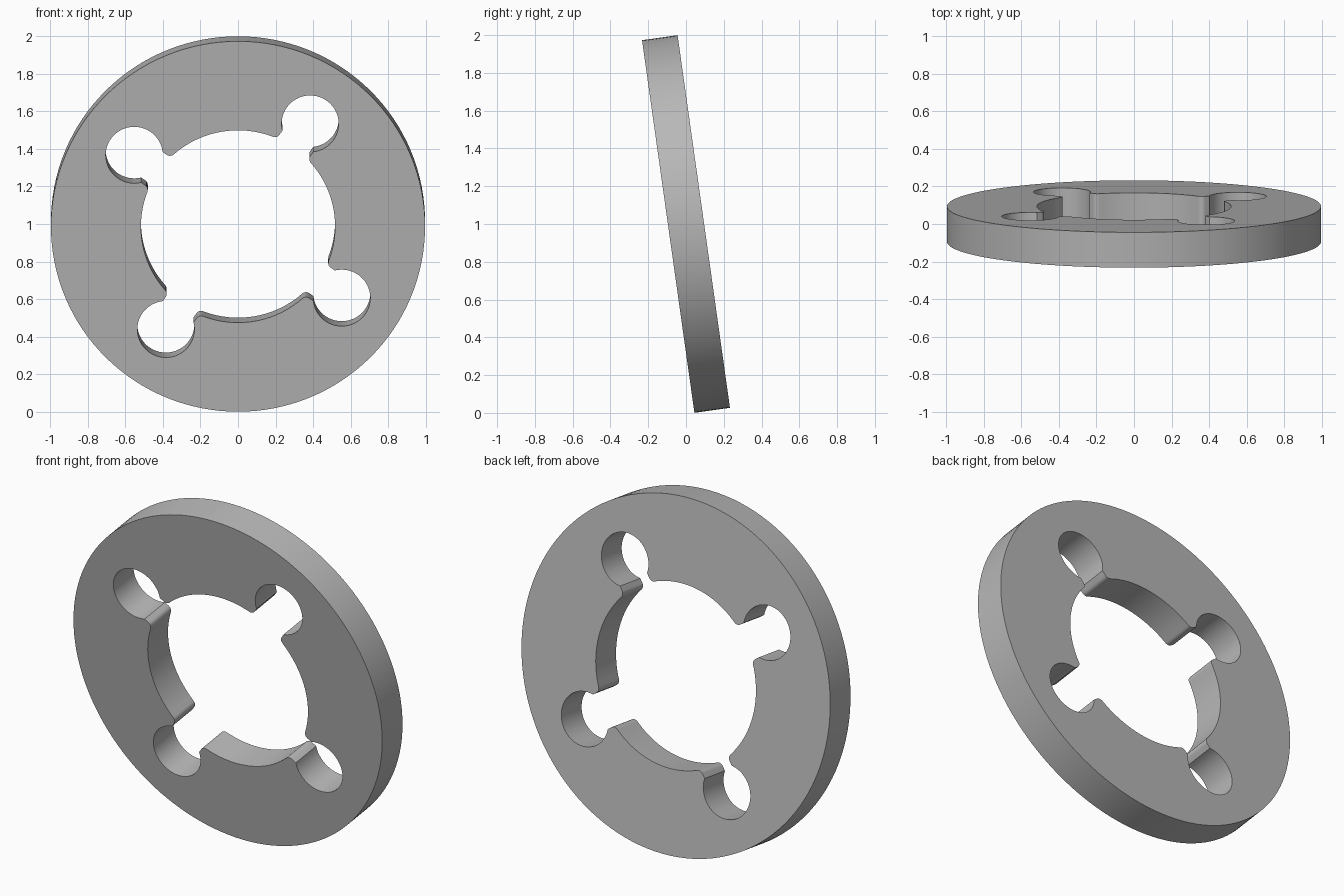
import bpy, bmesh
from math import pi, sin, cos, sqrt, atan2, radians
from mathutils import Vector, Matrix

cube = bpy.data.objects.get("Cube")
if cube:
    bpy.data.objects.remove(cube, do_unlink=True)

# Ring dimensions
OUTER, BORE, THICK, TILT = 0.996, 0.517, 0.19, radians(8)
# Pocket circle, neck half width, rounded neck corner
DIST, POCKET, NECK, ROUND = 0.673, 0.152, 0.10, 0.03
FIRST_POCKET = radians(55.2)


def arc(cx, cy, r, a0, a1, n):
    return [Vector((cx + r * cos(a0 + (a1 - a0) * i / n),
                    cy + r * sin(a0 + (a1 - a0) * i / n))) for i in range(n + 1)]


def opening_quarter():
    """Quarter of the opening outline, with the pocket lying along +x."""
    mouth = atan2(NECK, -sqrt(POCKET ** 2 - NECK ** 2))
    pocket = arc(DIST, 0, POCKET, 0, mouth, 20)
    fy = NECK + ROUND
    fx = sqrt((BORE + ROUND) ** 2 - fy ** 2)
    meet = atan2(fy, fx)
    corner = arc(fx, fy, ROUND, -pi / 2, meet - pi, 6)
    bore = arc(0, 0, BORE, meet, pi / 4, 10)[1:]
    upper = pocket + corner + bore
    lower = [Vector((p.x, -p.y)) for p in reversed(upper[1:])]
    return (lower + upper)[:-1]


def add_loop(bm, points):
    verts = [bm.verts.new((p.x, -THICK / 2, p.y)) for p in points]
    return [bm.edges.new((v, verts[(i + 1) % len(verts)])) for i, v in enumerate(verts)]


# Flat outline: round rim and the four-pocket opening
quarter = opening_quarter()
opening = []
for k in range(4):
    turn = Matrix.Rotation(FIRST_POCKET + k * pi / 2, 2)
    opening += [turn @ p for p in quarter]
rim = arc(0, 0, OUTER, 0, 2 * pi, 128)[:-1]

bm = bmesh.new()
edges = add_loop(bm, rim) + add_loop(bm, opening)
bmesh.ops.triangle_fill(bm, edges=edges, use_beauty=True, normal=(0, -1, 0))

# Thicken the outline, then lean it forward
grown = bmesh.ops.extrude_face_region(bm, geom=bm.faces[:], use_keep_orig=True)
moved = [g for g in grown["geom"] if isinstance(g, bmesh.types.BMVert)]
bmesh.ops.translate(bm, verts=moved, vec=(0, THICK, 0))
bmesh.ops.recalc_face_normals(bm, faces=bm.faces[:])
bm.transform(Matrix.Translation((0, 0, 1)) @ Matrix.Rotation(TILT, 4, 'X'))

mesh = bpy.data.meshes.new("slotted_ring")
bm.to_mesh(mesh)
bm.free()
ring = bpy.data.objects.new("slotted_ring", mesh)
bpy.context.collection.objects.link(ring)

# Plain grey material
grey = bpy.data.materials.new("plain_grey")
grey.use_nodes = True
colour = (0.48, 0.48, 0.48, 1)
grey.diffuse_color = colour
grey.node_tree.nodes["Principled BSDF"].inputs["Base Color"].default_value = colour
mesh.materials.append(grey)

bpy.ops.object.select_all(action='DESELECT')
ring.select_set(True)
bpy.context.view_layer.objects.active = ring
bpy.ops.object.shade_smooth_by_angle(angle=radians(30))
